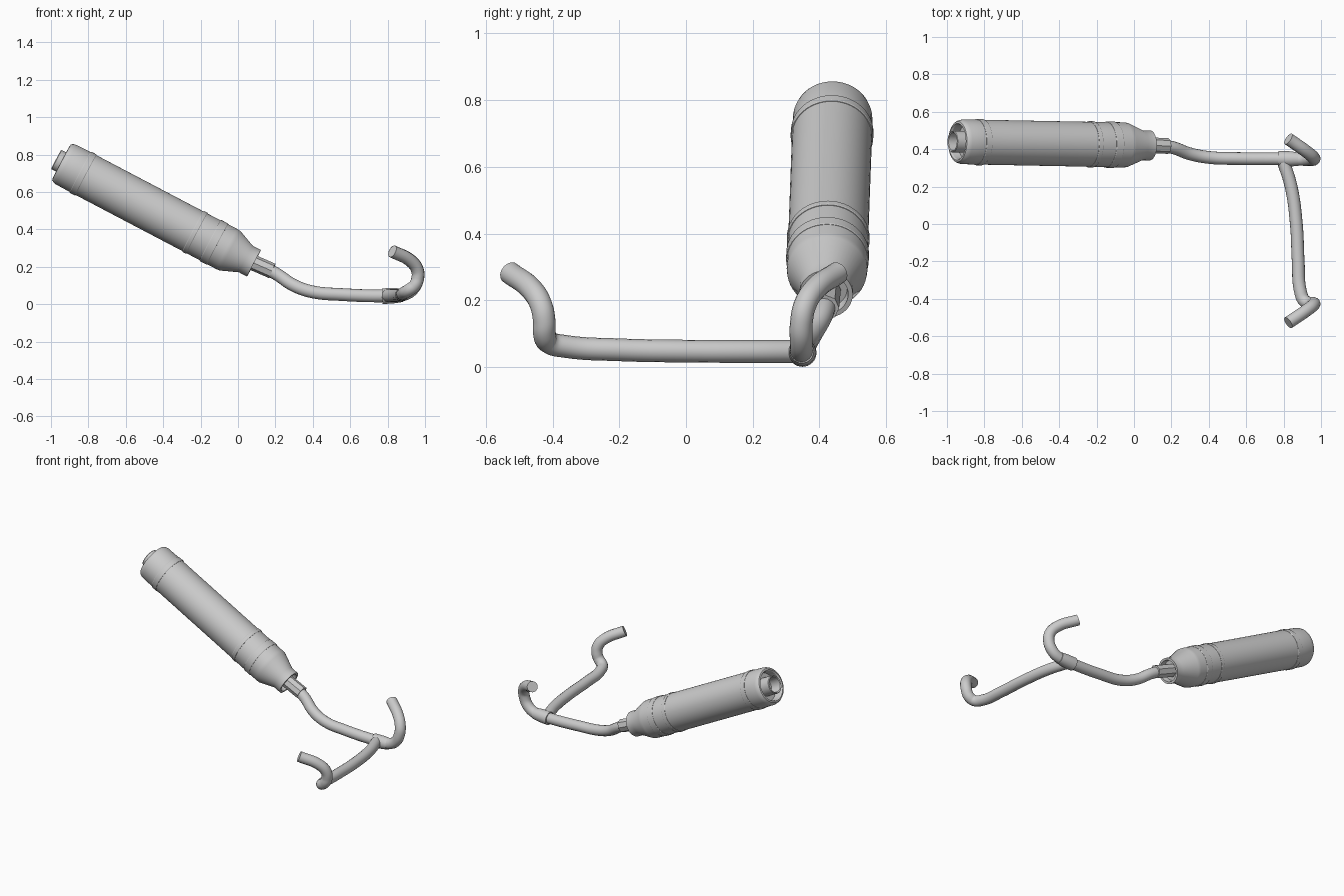
import bpy, math
from mathutils import Vector

cube = bpy.data.objects.get("Cube")
if cube:
    bpy.data.objects.remove(cube, do_unlink=True)

metal = bpy.data.materials.new("light_grey_metal")
metal.use_nodes = True
GREY = (0.6, 0.6, 0.6, 1)
metal.diffuse_color = GREY
metal.node_tree.nodes["Principled BSDF"].inputs["Base Color"].default_value = GREY


def smooth(obj, angle=30):
    bpy.ops.object.select_all(action='DESELECT')
    obj.select_set(True)
    bpy.context.view_layer.objects.active = obj
    bpy.ops.object.shade_smooth_by_angle(angle=math.radians(angle))


def lathe(name, start, end, profile, sides=48):
    """Revolve (distance, radius) points around the line from start to end."""
    start, end = Vector(start), Vector(end)
    turn = (end - start).to_track_quat('Z', 'Y')
    verts, faces = [], []
    for dist, rad in profile:
        for i in range(sides):
            a = 2 * math.pi * i / sides
            verts.append(start + turn @ Vector((rad * math.cos(a), rad * math.sin(a), dist)))
    for k in range(len(profile) - 1):
        for i in range(sides):
            j = (i + 1) % sides
            faces.append((k * sides + i, k * sides + j, (k + 1) * sides + j, (k + 1) * sides + i))
    faces.append(tuple(reversed(range(sides))))
    last = (len(profile) - 1) * sides
    faces.append(tuple(range(last, last + sides)))
    mesh = bpy.data.meshes.new(name)
    mesh.from_pydata(verts, [], faces)
    mesh.materials.append(metal)
    obj = bpy.data.objects.new(name, mesh)
    bpy.context.collection.objects.link(obj)
    smooth(obj)
    return obj


def pipe(name, points, radius=0.034):
    """Round tube swept along a smooth path."""
    curve = bpy.data.curves.new(name, 'CURVE')
    curve.dimensions = '3D'
    curve.bevel_depth = radius
    curve.bevel_resolution = 6
    curve.resolution_u = 8
    curve.use_fill_caps = True
    spline = curve.splines.new('BEZIER')
    spline.bezier_points.add(len(points) - 1)
    for bp, p in zip(spline.bezier_points, points):
        bp.co = p
        bp.handle_left_type = bp.handle_right_type = 'AUTO'
    curve.materials.append(metal)
    obj = bpy.data.objects.new(name, curve)
    bpy.context.collection.objects.link(obj)
    bpy.ops.object.select_all(action='DESELECT')
    obj.select_set(True)
    bpy.context.view_layer.objects.active = obj
    bpy.ops.object.convert(target='MESH')
    smooth(bpy.context.object, 40)


# Silencer: recessed rear cap, long body, front cone and hollow neck
rear, neck = (-0.945, 0.44, 0.76), (0.085, 0.42, 0.219)
lathe("silencer_body", rear, neck, [
    (0.05, 0.02), (0.05, 0.088), (0.008, 0.092), (0, 0.098), (0.002, 0.108),
    (0.012, 0.115), (0.03, 0.119), (0.1, 0.12), (0.82, 0.12), (1.0, 0.121),
    (1.02, 0.119), (1.115, 0.08), (1.164, 0.08), (1.164, 0.066),
    (1.13, 0.062), (1.13, 0.02)])

# Raised clamp bands around the body
for name, near, far in (("rear_band", 0.115, 0.15), ("middle_band", 0.795, 0.82),
                        ("front_band", 0.9, 0.945)):
    lathe(name, rear, neck, [(near, 0.11), (near, 0.122), (near + 0.003, 0.124),
                             (far - 0.003, 0.124), (far, 0.122), (far, 0.11)])

# Open outlet tube inside the rear cap
lathe("outlet_tube", rear, neck, [
    (0.06, 0.058), (-0.027, 0.058), (-0.031, 0.054), (-0.027, 0.048),
    (0.045, 0.046), (0.045, 0.01)][::-1], 32)

# Faceted sleeve joining the neck and the pipe
lathe("neck_sleeve", (0.06, 0.422, 0.232), (0.183, 0.417, 0.178),
      [(0, 0.042), (0.135, 0.042)], 8)

# Main pipe and its hooked inlet
pipe("main_pipe", [
    (0.08, 0.42, 0.222), (0.2, 0.41, 0.165), (0.3, 0.375, 0.1), (0.4, 0.356, 0.066),
    (0.55, 0.35, 0.052), (0.8, 0.348, 0.045), (0.88, 0.346, 0.05), (0.932, 0.345, 0.08),
    (0.96, 0.346, 0.135), (0.959, 0.356, 0.185), (0.925, 0.385, 0.232), (0.825, 0.455, 0.283)])

# Collar where the two pipes merge
lathe("junction_collar", (0.772, 0.349, 0.043), (0.88, 0.347, 0.048),
      [(0, 0.03), (0, 0.042), (0.06, 0.041), (0.108, 0.036), (0.108, 0.03)], 32)

# Cross pipe to the front inlet, which repeats the hook
pipe("cross_pipe", [
    (0.795, 0.345, 0.047), (0.84, 0.2, 0.047), (0.868, 0, 0.048), (0.878, -0.2, 0.052),
    (0.89, -0.36, 0.062), (0.912, -0.412, 0.075), (0.945, -0.424, 0.1), (0.961, -0.425, 0.14),
    (0.958, -0.434, 0.185), (0.925, -0.46, 0.23), (0.825, -0.528, 0.283)])
